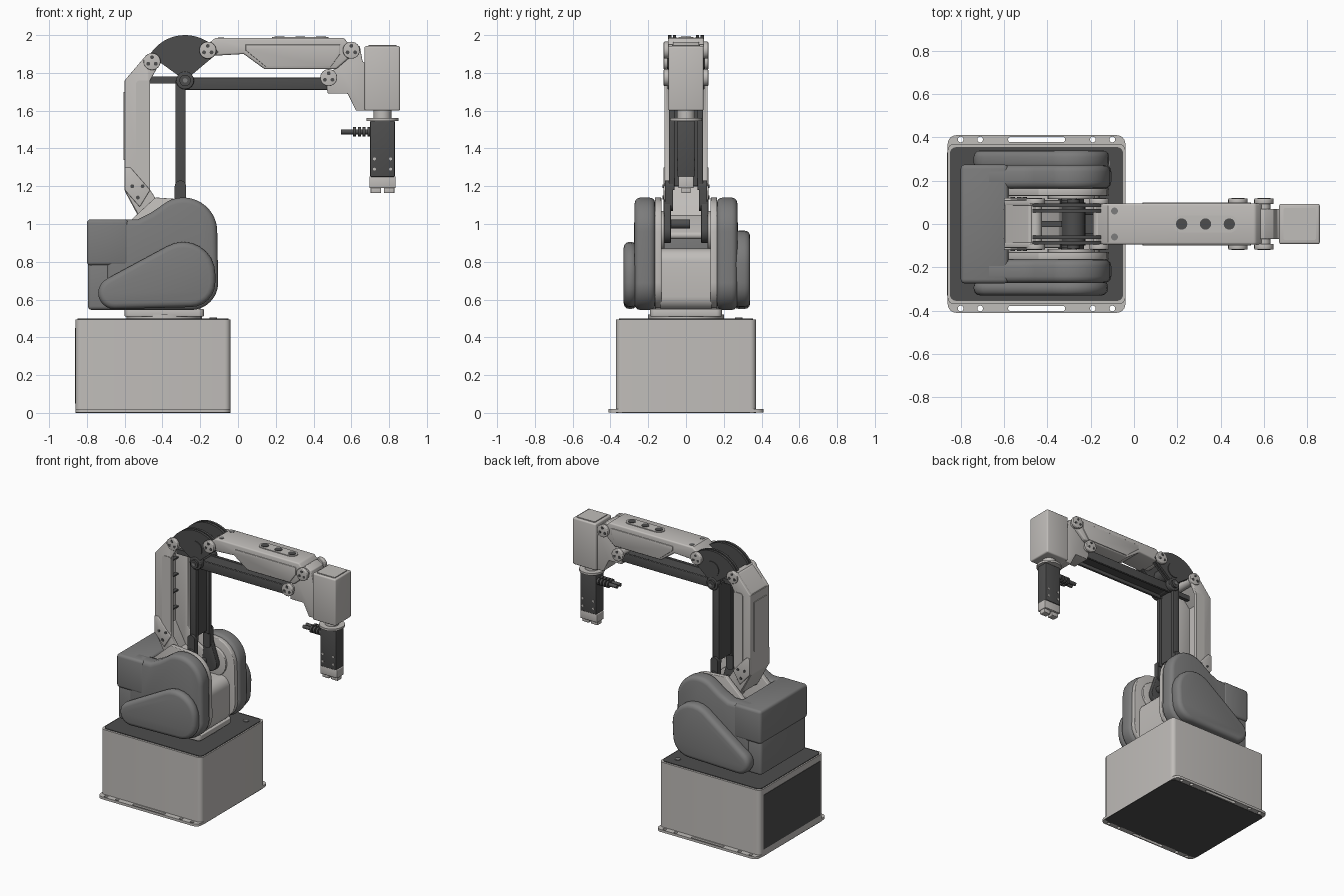
import bpy, bmesh, math
from mathutils import Vector
from mathutils.geometry import convex_hull_2d

cube = bpy.data.objects.get("Cube")
if cube:
    bpy.data.objects.remove(cube)


def material(name, rgb):
    m = bpy.data.materials.new(name)
    m.use_nodes = True
    m.diffuse_color = (*rgb, 1)
    m.node_tree.nodes["Principled BSDF"].inputs["Base Color"].default_value = (*rgb, 1)
    return m


LIGHT = material("warm light grey", (.53, .51, .49))
MID = material("mid grey", (.2, .2, .2))
DARK = material("dark grey", (.075, .075, .075))
EDGE, SOFT = .005, .03
made = []


def arc(u, v, radius, start, end, steps=20):
    """Points on an arc, with angles given in quarter turns."""
    angles = [math.pi / 2 * (start + (end - start) * i / steps) for i in range(steps + 1)]
    return [(u + radius * math.cos(t), v + radius * math.sin(t)) for t in angles]


def hull(*circles):
    """Rounded convex outline wrapped round circles (u, v, radius)."""
    points = [Vector(p) for c in circles for p in arc(*c, 0, 4, 24)[:-1]]
    return [points[i] for i in convex_hull_2d(points)]


def disc(point, radius):
    return hull((*point, radius))


def rect(u0, u1, v0, v1):
    return [(u0, v0), (u1, v0), (u1, v1), (u0, v1)]


def rounded(u0, u1, v0, v1, r):
    return hull(*[(u, v, r) for u, v in rect(u0 + r, u1 - r, v0 + r, v1 - r)])


def prism(name, outline, lo, hi, mat, axis="y", bevel=0):
    """Extrude a 2D outline along an axis, with optional rounded edges."""
    place = {"x": lambda u, v, h: (h, u, v),
             "y": lambda u, v, h: (u, h, v),
             "z": lambda u, v, h: (u, v, h)}[axis]
    bm = bmesh.new()
    near = [bm.verts.new(place(u, v, lo)) for u, v in outline]
    far = [bm.verts.new(place(u, v, hi)) for u, v in outline]
    bm.faces.new(near)
    bm.faces.new(far)
    for i in range(len(near)):
        bm.faces.new((near[i - 1], near[i], far[i], far[i - 1]))
    bmesh.ops.recalc_face_normals(bm, faces=bm.faces)
    if bevel:
        sharp = [e for e in bm.edges if e.calc_face_angle() > .7]
        bmesh.ops.bevel(bm, geom=sharp, offset=bevel, segments=3,
                        profile=.5, affect="EDGES", clamp_overlap=True)
    mesh = bpy.data.meshes.new(name)
    bm.to_mesh(mesh)
    bm.free()
    mesh.materials.append(mat)
    obj = bpy.data.objects.new(name, mesh)
    bpy.context.collection.objects.link(obj)
    made.append(obj)
    return obj


def slab(name, outline, half, mat, bevel=0):
    """Part centred across the machine."""
    return prism(name, outline, -half, half, mat, "y", bevel)


def pair(name, outline, lo, hi, mat, bevel=0):
    """Matching parts on both sides of the machine."""
    prism("right_" + name, outline, -hi, -lo, mat, "y", bevel)
    prism("left_" + name, outline, lo, hi, mat, "y", bevel)


# Joint positions in the side plane
shoulder = Vector((-.29, .96))
elbow = Vector((-.28, 1.76))
rear_pivot = Vector((-.455, 1.86))
front_pivot = Vector((-.16, 1.92))
wrist_pivot = Vector((.6, 1.92))
link_pivot = Vector((.48, 1.775))

# Base with slotted mounting flange
left, right, depth, top = -.86, -.04, .37, .5
middle = (left + right) / 2
prism("base_body", rounded(left, right, -depth, depth, SOFT), EDGE, top - EDGE, LIGHT, "z")
prism("base_underside", rounded(left, right, -depth, depth, SOFT), 0, EDGE, DARK, "z")
flange = prism("base_flange", rounded(left, right, -.41, .41, .04), .002, .02, LIGHT, "z")
for side in (-.39, .39):
    holes = [disc((middle + s * gap, side), .013) for gap in (.26, .35) for s in (-1, 1)]
    holes.append(hull((middle - .12, side, .012), (middle + .12, side, .012)))
    for outline in holes:
        cutter = prism("flange_hole_cutter", outline, -.1, .1, DARK, "z")
        cutter.hide_render = True
        cutter.hide_set(True)
        made.remove(cutter)
        hole = flange.modifiers.new("hole", "BOOLEAN")
        hole.operation = "DIFFERENCE"
        hole.object = cutter
prism("base_top_cover", rounded(left + .01, right - .01, -depth + .015, depth - .015, SOFT),
      top - .01, top, DARK, "z")
prism("cover_plug", disc((-.13, .28), .02), top, top + EDGE, MID, "z")
prism("base_rear_panel", rect(-.33, .33, .05, .45), left - .003, left + EDGE, DARK, "x")

# Turntable
prism("turntable_shaft", disc((-.39, 0), .2), top - EDGE, top + .02, LIGHT, "z")
prism("turntable_plate", rounded(-.6, -.18, -.19, .19, SOFT), top + .01, .55, LIGHT, "z", EDGE)

# Shoulder: light core and cheek plates under grey covers
floor, shelf, back = .545, 1.025, -.8
nose = (-.25, .69)
slab("shoulder_core", rounded(-.58, -.16, floor, .87, .07), .135, LIGHT)
pair("cheek_plate", hull((-.56, 1, .02), (-.43, 1.12, .02), (*shoulder, .17),
                         (*nose, .135), (-.56, .57, .02)), .13, .165, LIGHT, EDGE)
cover = ([(-.7, shelf), (-.7, floor)] + arc(*nose, .145, 3, 4)
         + arc(*shoulder, .18, 0, 1.3) + [(-.46, 1.06), (-.53, shelf)])
pair("shoulder_cover", cover, .163, .272, MID, SOFT)
slab("rear_housing_upper", rect(back, -.58, .78, shelf), .275, MID, .02)
slab("rear_housing_lower", rect(back + EDGE, -.58, floor, .8), .262, MID, .02)
tail = (-.655, .635, .085)
prism("right_motor_cover", hull((*nose, .13), (-.29, .735, .17), tail), -.33, -.26, MID, "y", SOFT)
prism("left_motor_cover", hull((*nose, .13), (-.29, .79, .175), tail), .25, .34, MID, "y", SOFT)
pair("shoulder_hub", disc(shoulder, .11), .115, .14, LIGHT, EDGE)
prism("shoulder_pin", disc(shoulder + Vector((0, .04)), .025), -.1, .02, DARK)

# Lower arm: open channel rising from the shoulder
arm, skin = .1, .01
heel, spine, lip = 1.18, -.6, -.465
side_plate = [(spine, heel), (spine, elbow.y), (-.485, 1.895), (-.44, 1.895), (-.415, 1.85),
              (lip, elbow.y), (lip, heel), (-.4, 1.08), (-.25, 1), (-.29, .9), (-.5, 1)]
pair("lower_arm_side", side_plate, arm - .015, arm + skin, LIGHT, EDGE)
pair("lower_arm_inset", rounded(-.54, lip, 1.2, elbow.y, .02), arm, arm + .014, LIGHT)
slab("lower_arm_back", rect(spine, spine + SOFT, heel, elbow.y), arm, LIGHT)
slab("lower_arm_top_web", hull((spine + .02, elbow.y, .015), (-.48, 1.87, .015)), arm, LIGHT)
slab("lower_arm_foot_web", hull((spine + .02, heel, .02), (-.5, 1.03, .02)), arm, LIGHT)
slab("lower_arm_root", hull((-.5, 1.03, .02), (-.36, .94, .02)), arm, LIGHT)
pair("lower_arm_clamp", [(spine, heel), (spine, 1.3), (-.57, 1.3), (lip, heel), (-.52, 1.09)],
     arm, arm + .02, LIGHT, EDGE)
slab("lower_arm_rear_panel", rect(spine - EDGE, spine + EDGE, 1.34, 1.7), .07, LIGHT)
for x, z in ((-.56, 1.2), (-.505, 1.2), (-.53, 1.14)):
    pair("clamp_screw", disc((x, z), skin), arm, arm + .024, DARK)
for i in range(4):
    z = 1.3 + i * .12
    prism("cable_clip", rect(-.57, -.545, z, z + skin), .03, .09, DARK)

# Dark upright link with forked foot
post = -.305
pair("link_fork", hull((*shoulder, .06), (post, 1.1, SOFT)), .08, .118, DARK, EDGE)
pair("link_fork_neck", hull((post, 1.1, SOFT), (post, 1.2, SOFT)), .07, .11, DARK)
pair("upright_link_side", rect(post - .027, post + .027, heel, elbow.y), .06, .09, DARK, EDGE)
slab("upright_link_web", rect(post - .02, post + EDGE, 1.2, elbow.y), .07, DARK)
pair("elbow_eye", disc(elbow, .047), .055, .098, DARK, EDGE)
slab("elbow_axle", disc(elbow, SOFT), .112, DARK)
slab("elbow_axle_cap", disc(elbow, .012), .117, MID)

# Elbow fan plates and hub
fan = [elbow] + arc(elbow.x, elbow.y + .02, .22, .4, 1.65)
for lo in (.052, .078):
    pair("elbow_fan", fan, lo, lo + .017, DARK)
slab("elbow_hub", disc(elbow + Vector((0, .11)), .055), arm, DARK)
slab("rear_tie_link", rect(-.49, elbow.x, 1.745, 1.78), .014, DARK)

# Dark horizontal link
pair("forearm_link_side", rect(elbow.x, link_pivot.x, 1.71, link_pivot.y), .045, .065, DARK, EDGE)
slab("forearm_link_web", rect(elbow.x, link_pivot.x, 1.735, 1.77), .05, DARK)

# Forearm
roof, belly = 1.985, 1.82
slab("forearm", [(-.19, 1.93), (-.12, roof), (.56, roof), (.59, 1.95), (.59, 1.88),
                 (.52, belly), (.14, belly), (.03, 1.9), (-.14, 1.89)], .095, LIGHT, skin)
pair("forearm_panel", [(.04, 1.95), (.54, 1.95), (.54, 1.9), (.49, belly + skin),
                       (.15, belly + skin), (.04, 1.92)], .09, arm, LIGHT, .003)
prism("forearm_top_slot", hull((.22, 0, .04), (.44, 0, .04)), roof - EDGE, roof + EDGE, LIGHT, "z")
for i in (-1, 0, 1):
    prism("forearm_hole", disc((.33 + i * .11, 0), .026), roof, roof + .008, DARK, "z")
for y in (-.06, .06):
    prism("forearm_screw", disc((-.09, y), .016), roof - EDGE, roof + .003, MID, "z")

# Wrist bracket and head
axis, jaw = .765, 1.6
slab("wrist_bracket", [(.55, 1.94), (.6, 1.965), (.645, 1.94), (.66, 1.86), (.68, 1.85),
                       (.68, jaw), (.625, jaw), (.58, 1.69), (.475, 1.69), (.46, 1.79),
                       (.53, 1.83)], .07, LIGHT, EDGE)
slab("wrist_head", rect(axis - .095, axis + .093, jaw, 1.942), .093, LIGHT, skin)
prism("wrist_head_lid", rounded(axis - .075, axis + .075, -.075, .075, skin),
      1.94, 1.948, LIGHT, "z")
prism("wrist_neck", disc((axis, 0), .047), 1.55, jaw + EDGE, LIGHT, "z")
prism("tool_flange", disc((axis, 0), .086), 1.545, 1.56, LIGHT, "z")

# Round pivot bolts with three dark sockets on each face
for pivot in (rear_pivot, front_pivot, wrist_pivot, link_pivot):
    slab("pivot_barrel", disc(pivot, SOFT), arm, LIGHT)
    pair("pivot_bolt", disc(pivot, .045), .092, .118, LIGHT, EDGE)
    for socket in arc(*pivot, .023, 1, 5, 3)[:-1]:
        pair("pivot_socket", disc(socket, skin), .116, .12, DARK)

# Gripper with two fingers and twin cables
slab("gripper_body", rect(axis - .065, axis + .065, 1.25, 1.546), .045, DARK, EDGE)
slab("gripper_base", rect(axis - .07, axis + .07, 1.19, 1.252), .04, LIGHT, EDGE)
for side in (-1, 1):
    x = axis + side * .035
    slab("gripper_finger", rect(x - .028, x + .028, 1.163, 1.2), .025, LIGHT, EDGE)
    for z in (1.29, 1.345):
        pair("gripper_screw", disc((axis + side * .043, z), .008), .04, .048, LIGHT)
    plug = (side * .018, 1.488)
    prism("gripper_cable", disc(plug, .013), .545, .7, DARK, "x")
    for i in range(4):
        x = .61 + i * .025
        prism("cable_collar", disc(plug, .025), x, x + .015, DARK, "x")

# Smooth round surfaces, keep hard edges
bpy.ops.object.select_all(action="DESELECT")
for obj in made:
    obj.select_set(True)
bpy.context.view_layer.objects.active = flange
bpy.ops.object.shade_smooth_by_angle(angle=math.radians(35))
